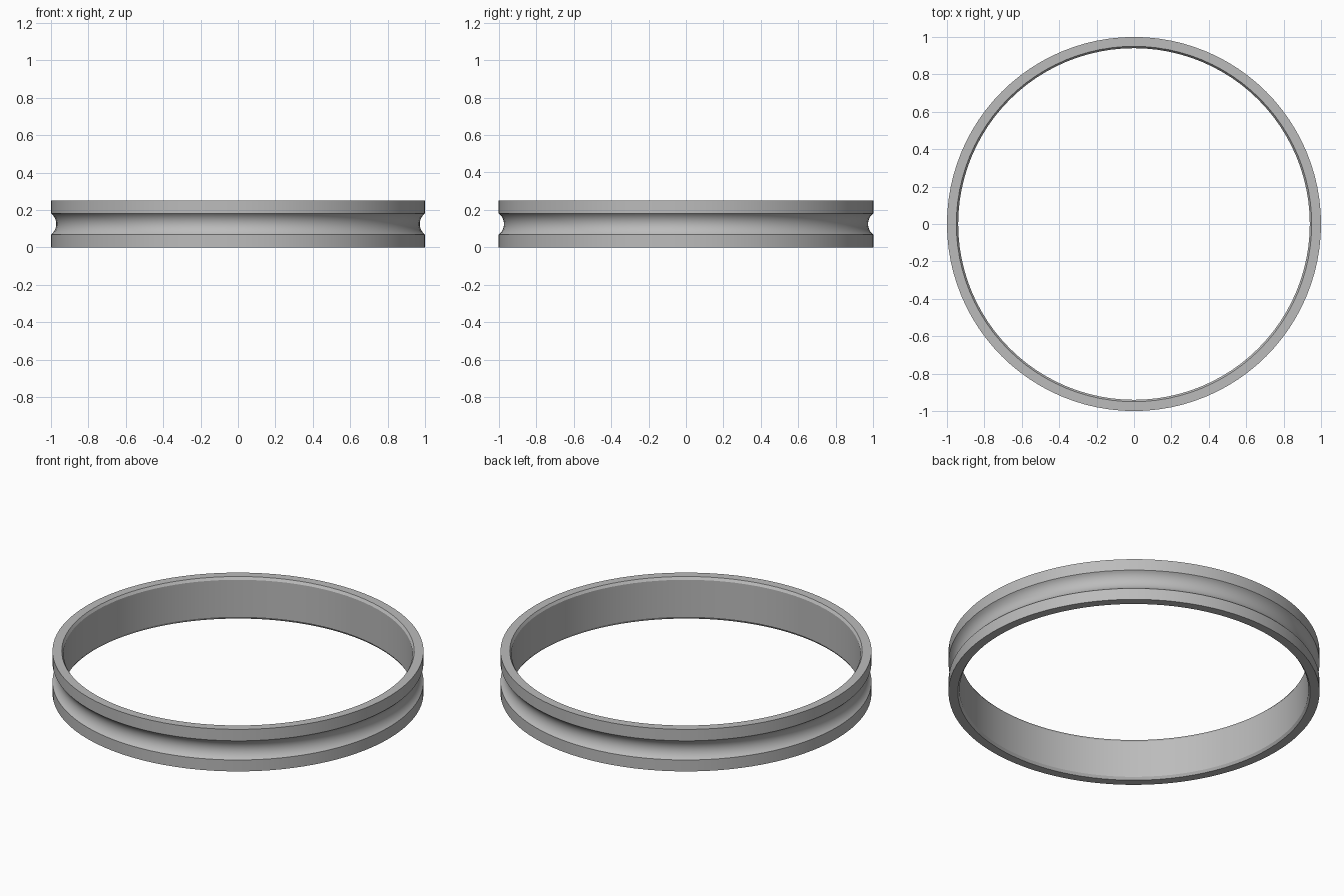
import bpy, bmesh, math
from mathutils import Matrix, Vector

if "Cube" in bpy.data.objects:
    bpy.data.objects.remove(bpy.data.objects["Cube"], do_unlink=True)

HEIGHT = 0.25
OUTER, INNER, RIM = 1.0, 0.94, 0.95
CHAMFER = 0.015
GROOVE_HALF, GROOVE_DEPTH = 0.057, 0.028
SEGMENTS, ARC_STEPS = 96, 14

# Plain grey metal
steel = bpy.data.materials.new("grey_metal")
steel.use_nodes = True
grey = (0.5, 0.5, 0.5, 1)
steel.diffuse_color = grey
steel.node_tree.nodes["Principled BSDF"].inputs["Base Color"].default_value = grey

# Cross-section: chamfered bore and a circular-arc groove round the outside
mid = HEIGHT / 2
radius = (GROOVE_HALF ** 2 + GROOVE_DEPTH ** 2) / (2 * GROOVE_DEPTH)
centre = OUTER - GROOVE_DEPTH + radius
sweep = math.asin(GROOVE_HALF / radius)
profile = [(INNER, HEIGHT - CHAMFER), (INNER, CHAMFER), (RIM, 0), (OUTER, 0)]
for i in range(ARC_STEPS + 1):
    a = sweep * (2 * i / ARC_STEPS - 1)
    profile.append((centre - radius * math.cos(a), mid + radius * math.sin(a)))
profile += [(OUTER, HEIGHT), (RIM, HEIGHT)]

# Grooved ring: the cross-section turned about the upright axis
bm = bmesh.new()
rings = []
for s in range(SEGMENTS):
    turn = Matrix.Rotation(math.tau * s / SEGMENTS, 3, "Z")
    rings.append([bm.verts.new(turn @ Vector((r, 0, z))) for r, z in profile])
n = len(profile)
for s, ring in enumerate(rings):
    following = rings[(s + 1) % SEGMENTS]
    for i in range(n):
        j = (i + 1) % n
        bm.faces.new((ring[i], ring[j], following[j], following[i]))
bmesh.ops.recalc_face_normals(bm, faces=bm.faces)
mesh = bpy.data.meshes.new("grooved_ring")
bm.to_mesh(mesh)
bm.free()
mesh.materials.append(steel)
grooved_ring = bpy.data.objects.new("grooved_ring", mesh)
bpy.context.collection.objects.link(grooved_ring)

# Smooth round the ring, crisp at rims, chamfers and groove edges
bpy.ops.object.select_all(action="DESELECT")
grooved_ring.select_set(True)
bpy.context.view_layer.objects.active = grooved_ring
bpy.ops.object.shade_smooth_by_angle(angle=math.radians(25))
